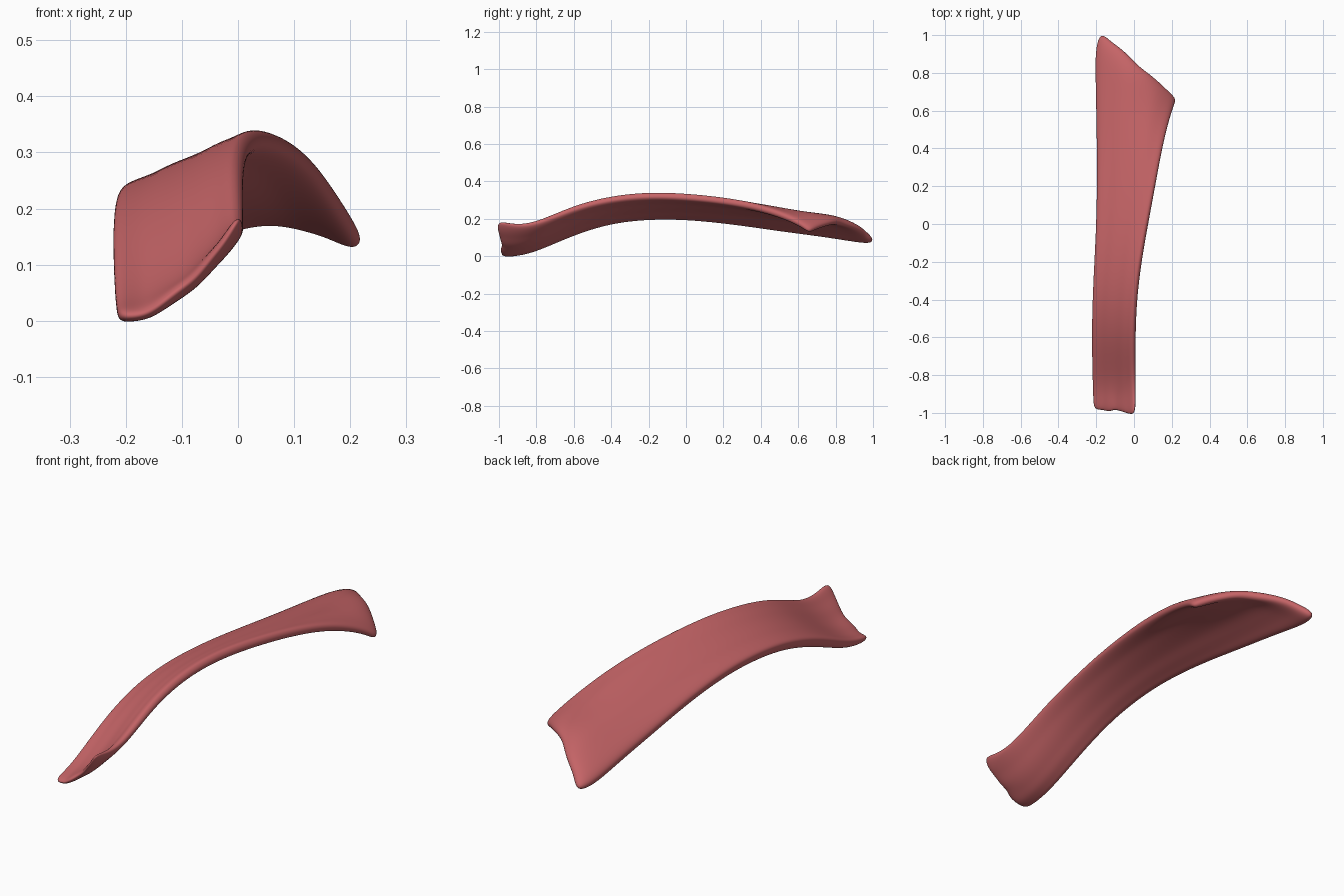
import bpy
import bmesh
import math
import random
from mathutils import Vector

random.seed(4)

default_cube = bpy.data.objects.get("Cube")
if default_cube:
    bpy.data.objects.remove(default_cube, do_unlink=True)

# Single muscle-red material
red = bpy.data.materials.new("muscle_red")
red.use_nodes = True
colour = (0.56, 0.128, 0.135, 1)
red.diffuse_color = colour
red.node_tree.nodes["Principled BSDF"].inputs["Base Color"].default_value = colour

# Stations along the strip: left point, right point, arch between, thickness
STATIONS = [
    ((-.215, -.978, .008), (.006, -1.008, .194), -.048, .026),
    ((-.217, -.9, .015), (.006, -.92, .167), -.04, .034),
    ((-.22, -.8, .043), (.006, -.8, .176), -.03, .044),
    ((-.222, -.6, .132), (.004, -.6, .266), -.012, .05),
    ((-.217, -.4, .193), (.012, -.4, .314), -.006, .052),
    ((-.207, -.2, .214), (.037, -.2, .333), -.004, .054),
    ((-.197, 0, .212), (.074, 0, .323), .004, .054),
    ((-.192, .25, .185), (.113, .2, .3), .014, .054),
    ((-.195, .5, .145), (.15, .4, .259), .032, .054),
    ((-.2, .75, .112), (.186, .55, .2), .054, .054),
    ((-.204, .93, .08), (.213, .63, .152), .084, .054),
    ((-.175, 1.022, .071), (.224, .66, .124), .08, .045),
]
COLUMNS = 8
MAX_THICKNESS = .06


def mid_point(left, right, arch, u):
    """Point across the strip, raised by the arch."""
    point = Vector(left).lerp(Vector(right), u)
    point.z += arch * 4 * u * (1 - u)
    return point


# Middle sheet of the strip, with slightly ragged ends and lengthwise fibres
bm = bmesh.new()
rows = []
weights = []
for index, (left, right, arch, thickness) in enumerate(STATIONS):
    is_end = index in (0, len(STATIONS) - 1)
    row = []
    for column in range(COLUMNS + 1):
        u = column / COLUMNS
        point = mid_point(left, right, arch, u)
        point.z += 0.002 * math.sin(column * 2.4)
        if is_end and 0 < column < COLUMNS:
            point.y += random.uniform(-.01, .01)
            point.z += random.uniform(-.006, .006)
        row.append(bm.verts.new(point))
        # Thinner towards the right edge
        weights.append(thickness / MAX_THICKNESS * (1 - .25 * u * u))
    rows.append(row)

for first, second in zip(rows, rows[1:]):
    for column in range(COLUMNS):
        bm.faces.new((first[column], first[column + 1],
                      second[column + 1], second[column]))

mesh = bpy.data.meshes.new("muscle_strip")
bm.to_mesh(mesh)
bm.free()
mesh.materials.append(red)
strip = bpy.data.objects.new("muscle_strip", mesh)
bpy.context.collection.objects.link(strip)

body_group = strip.vertex_groups.new(name="body_thickness")
for index, weight in enumerate(weights):
    body_group.add([index], weight, "REPLACE")

# Give the sheet body and soft rounded edges
solid = strip.modifiers.new("body", "SOLIDIFY")
solid.thickness = MAX_THICKNESS
solid.offset = 0
solid.vertex_group = body_group.name
smooth = strip.modifiers.new("soften", "SUBSURF")
smooth.levels = smooth.render_levels = 3

bpy.ops.object.select_all(action="DESELECT")
strip.select_set(True)
bpy.context.view_layer.objects.active = strip
bpy.ops.object.convert(target="MESH")
bpy.ops.object.shade_smooth_by_angle(angle=math.radians(50))
